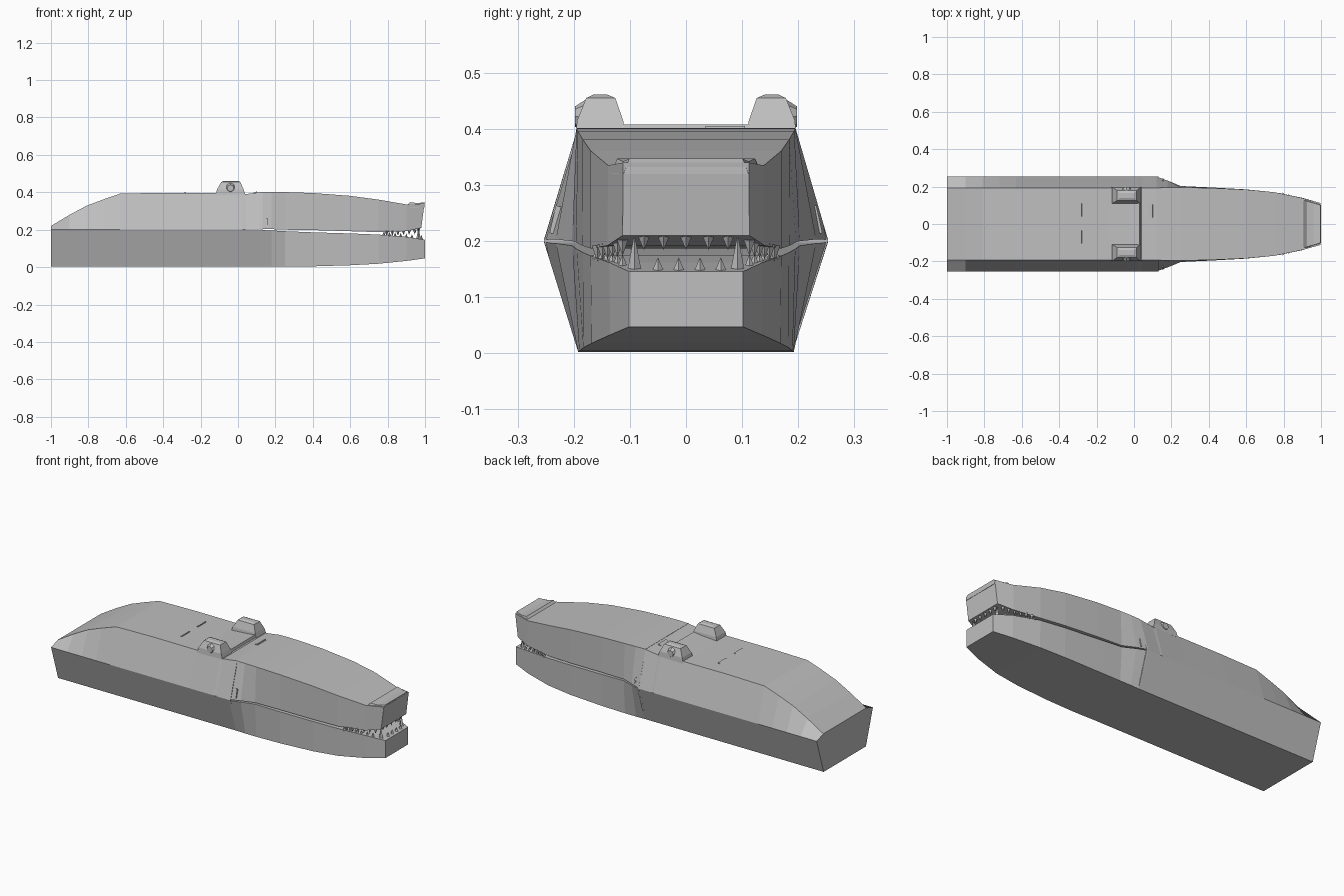
import bpy
import bmesh
from math import pi
from mathutils import Matrix, Vector

cube = bpy.data.objects.get("Cube")
if cube:
    bpy.data.objects.remove(cube, do_unlink=True)

grey = bpy.data.materials.new("stone grey")
grey.use_nodes = True
GREY = (0.52, 0.52, 0.52, 1)
grey.diffuse_color = GREY
grey.node_tree.nodes["Principled BSDF"].inputs["Base Color"].default_value = GREY


def finish(name, bm):
    bmesh.ops.recalc_face_normals(bm, faces=bm.faces)
    mesh = bpy.data.meshes.new(name)
    bm.to_mesh(mesh)
    bm.free()
    mesh.materials.append(grey)
    obj = bpy.data.objects.new(name, mesh)
    bpy.context.scene.collection.objects.link(obj)
    return obj


def loft(name, rings):
    """Skin a list of equal rings and cap both ends."""
    bm = bmesh.new()
    loops = [[bm.verts.new(p) for p in ring] for ring in rings]
    n = len(loops[0])
    for a, b in zip(loops, loops[1:]):
        for i in range(n):
            j = (i + 1) % n
            bm.faces.new((a[i], a[j], b[j], b[i]))
    bm.faces.new(loops[0])
    bm.faces.new(loops[-1])
    return finish(name, bm)


def symmetric(half):
    """Close a half outline (listed bottom to top) with its mirror in y."""
    return half + [(x, -y, z) for x, y, z in reversed(half)]


# Body: hexagonal section whose back slopes down to the rear
body = [(-1, 0.22), (-0.9, 0.28), (-0.81, 0.328), (-0.72, 0.362), (-0.63, 0.393),
        (-0.4, 0.397), (-0.13, 0.396), (0.025, 0.4), (0.04, 0.39), (0.13, 0.402)]
loft("body", [symmetric([(x, 0.19, 0.002), (x, 0.253, 0.2), (x, 0.193, top)])
              for x, top in body])

# Upper jaw: x, lower half width, upper half width, mouth line, top
upper = [(0.12, 0.253, 0.193, 0.203, 0.402), (0.18, 0.232, 0.195, 0.203, 0.402),
         (0.25, 0.203, 0.195, 0.2, 0.401), (0.4, 0.196, 0.193, 0.198, 0.396),
         (0.6, 0.185, 0.184, 0.192, 0.381), (0.75, 0.17, 0.17, 0.187, 0.361),
         (0.9, 0.14, 0.139, 0.192, 0.335)]
rings = [symmetric([(x, lo, z), (x, hi, top)]) for x, lo, hi, z, top in upper]
rings.append(symmetric([(0.98, 0.113, 0.21), (0.997, 0.112, 0.34)]))
loft("upper_jaw", rings)

# Lower jaw: x, upper half width, lower half width, bottom, mouth line
lower = [(0.12, 0.253, 0.19, 0.002, 0.198), (0.18, 0.232, 0.192, 0.002, 0.196),
         (0.25, 0.203, 0.192, 0.002, 0.192), (0.4, 0.195, 0.19, 0.004, 0.186),
         (0.6, 0.184, 0.183, 0.01, 0.18), (0.75, 0.17, 0.168, 0.018, 0.174),
         (0.9, 0.137, 0.135, 0.033, 0.162), (1, 0.102, 0.102, 0.047, 0.146)]
loft("lower_jaw", [symmetric([(x, lo, z), (x, hi, top)])
                   for x, hi, lo, z, top in lower])

# Raised snout tip
loft("snout_ridge", [symmetric([(x, w, 0.32), (x, w - 0.01, z)]) for x, w, z in
                     [(0.905, 0.136, 0.332), (0.92, 0.133, 0.347),
                      (0.96, 0.122, 0.342), (0.996, 0.111, 0.347)]])

# Low brow between the eyes
loft("brow_ridge", [symmetric([(x, 0.19, 0.38), (x, 0.185, z)]) for x, z in
                    [(-0.12, 0.396), (-0.02, 0.402), (0.03, 0.408), (0.035, 0.39)]])


def tooth(bm, x, y, z, radius, height):
    """Four sided spike; a negative height points down."""
    base = [bm.verts.new((x + dx * radius, y + dy * radius, z))
            for dx, dy in ((1, 0), (0, 1), (-1, 0), (0, -1))]
    tip = bm.verts.new((x, y, z + height))
    bm.faces.new(base)
    for i in range(4):
        bm.faces.new((base[i], base[(i + 1) % 4], tip))


# Tooth rows along the front and sides of each jaw
low, high = bmesh.new(), bmesh.new()
for y in (-0.05, -0.013, 0.025, 0.062):
    tooth(low, 0.98, y, 0.143, 0.012, 0.028)
for y in (-0.075, -0.04, 0, 0.04, 0.075):
    tooth(high, 0.965, y, 0.212, 0.012, -0.028)
for side in (-1, 1):
    tooth(low, 0.965, side * 0.092, 0.145, 0.013, 0.068)
    for i in range(6):
        x = 0.93 - i * 0.03
        y = side * (0.113 + i * 0.009)
        tooth(low, x, y, 0.153 + i * 0.003, 0.009, 0.024)
        tooth(high, x + 0.015, y, 0.202 - i * 0.002, 0.01, -0.028)
finish("lower_teeth", low)
finish("upper_teeth", high)

# Eye mounds with a round eye on the outer side, and cheek creases
for side, label in ((-1, "right"), (1, "left")):
    rings = []
    for x0, x1, y0, y1, z in ((-0.12, 0.04, 0.108, 0.197, 0.385),
                              (-0.112, 0.03, 0.112, 0.194, 0.415),
                              (-0.09, 0.013, 0.126, 0.178, 0.455),
                              (-0.075, 0, 0.14, 0.165, 0.461)):
        rings.append([(x0, side * y0, z), (x1, side * y0, z),
                      (x1, side * y1, z), (x0, side * y1, z)])
    loft(label + "_eye_mound", rings)
    bm = bmesh.new()
    place = (Matrix.Translation(Vector((-0.04, side * 0.187, 0.422)))
             @ Matrix.Rotation(-side * pi / 2, 4, "X"))
    bmesh.ops.create_cone(bm, cap_ends=True, segments=8, radius1=0.032,
                          radius2=0.018, depth=0.022, matrix=place)
    finish(label + "_eye", bm)
    bm = bmesh.new()
    bmesh.ops.create_cube(bm, size=1, matrix=Matrix.Translation(
        Vector((0.153, side * 0.224, 0.236))) @ Matrix.Rotation(side * 0.22, 4, "X")
        @ Matrix.Diagonal((0.008, 0.028, 0.05, 1)))
    finish(label + "_cheek_crease", bm)

# Small scales standing on the back
for i, (x, y, z) in enumerate(((-0.28, 0.075, 0.397), (-0.28, -0.07, 0.397),
                               (0.1, 0.07, 0.4))):
    loft("back_scale_%d" % i, [[(x - 0.02, y + s, z - 0.004), (x, y + s, z + 0.005),
                                (x + 0.002, y + s, z - 0.004)] for s in (-0.035, 0.035)])
